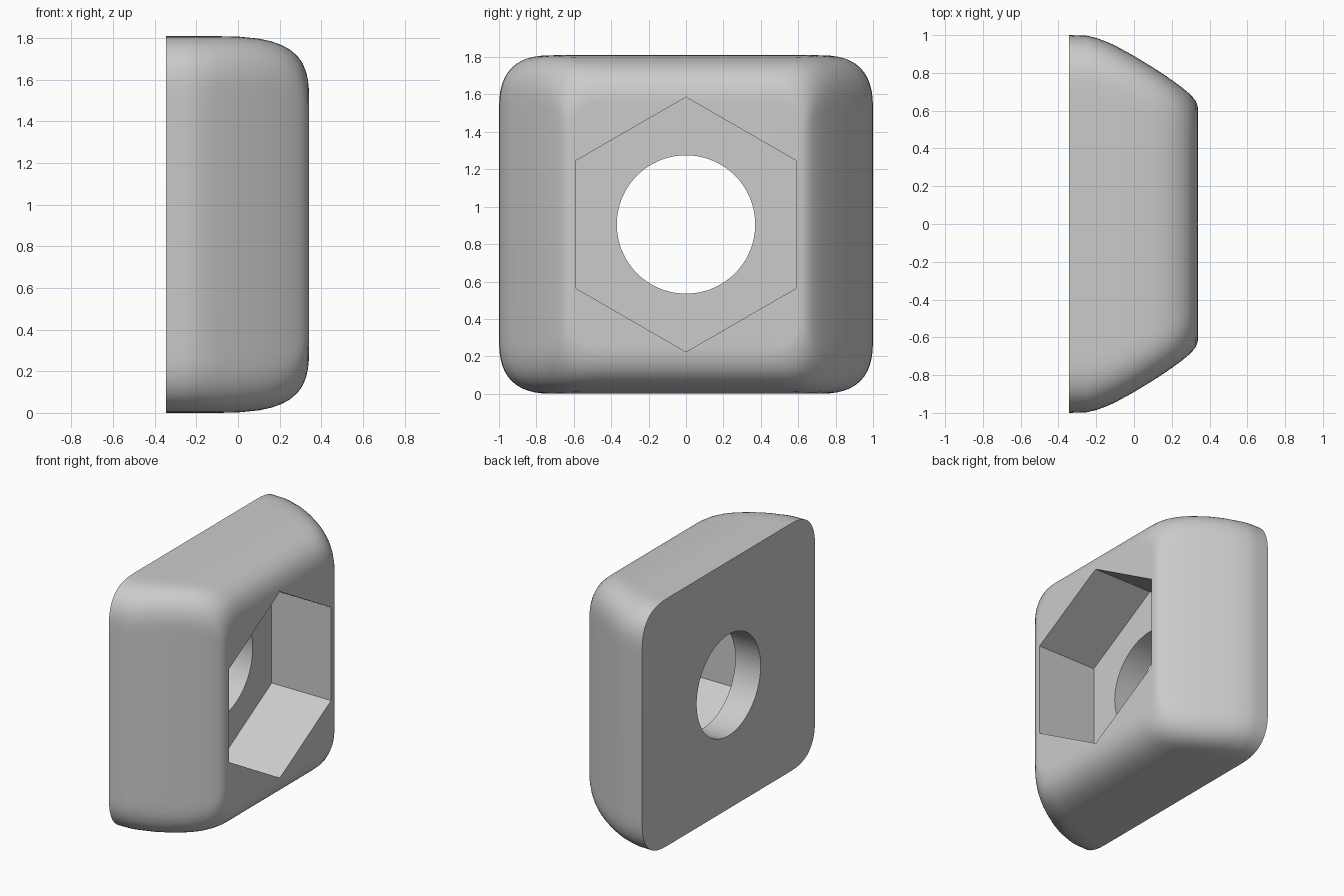
import bpy, bmesh, math

if "Cube" in bpy.data.objects:
    bpy.data.objects.remove(bpy.data.objects["Cube"])

MID = 0.905   # height of the centre axis

# x position, half width (y), half height (z), corner radius
STATIONS = [
    (-0.345, 1.000, 0.905, 0.30), (-0.25, 0.997, 0.905, 0.30),
    (-0.20, 0.985, 0.905, 0.30), (-0.15, 0.967, 0.905, 0.30),
    (-0.10, 0.945, 0.905, 0.29), (0.00, 0.890, 0.903, 0.28),
    (0.10, 0.829, 0.893, 0.27), (0.16, 0.790, 0.880, 0.26),
    (0.21, 0.755, 0.862, 0.25), (0.25, 0.726, 0.840, 0.24),
    (0.285, 0.697, 0.810, 0.23), (0.31, 0.673, 0.775, 0.22),
    (0.327, 0.650, 0.735, 0.21), (0.336, 0.628, 0.695, 0.20),
    (0.340, 0.603, 0.655, 0.18),
]


def rounded_rect(hy, hz, r, steps=12, n=2.7):
    """Outline with soft, full corners."""
    pts = []
    for sy, sz, flip in ((1, 1, 0), (-1, 1, 1), (-1, -1, 0), (1, -1, 1)):
        for i in range(steps + 1):
            a = math.pi / 2 * ((steps - i) if flip else i) / steps
            c, s = max(math.cos(a), 0.0), max(math.sin(a), 0.0)
            pts.append((sy * (hy - r + r * c ** (2 / n)),
                        sz * (hz - r + r * s ** (2 / n))))
    return pts


def loft(name, sections):
    """Closed skin over (x, [(y, z), ...]) sections."""
    bm = bmesh.new()
    rings = [[bm.verts.new((x, y, MID + z)) for y, z in pts]
             for x, pts in sections]
    for a, b in zip(rings, rings[1:]):
        for i in range(len(a)):
            j = (i + 1) % len(a)
            bm.faces.new((a[i], a[j], b[j], b[i]))
    bm.faces.new(rings[0])
    bm.faces.new(rings[-1])
    bmesh.ops.recalc_face_normals(bm, faces=bm.faces)
    me = bpy.data.meshes.new(name)
    bm.to_mesh(me)
    bm.free()
    ob = bpy.data.objects.new(name, me)
    bpy.context.collection.objects.link(ob)
    return ob


def prism(name, radius, sides, x0, x1):
    pts = [(radius * math.sin(2 * math.pi * k / sides),
            radius * math.cos(2 * math.pi * k / sides)) for k in range(sides)]
    return loft(name, [(x0, pts), (x1, pts)])


# Tapered, rounded block
block = loft("nut_block", [(x, rounded_rect(hy, hz, r))
                           for x, hy, hz, r in STATIONS])
grey = bpy.data.materials.new("plain grey")
grey.diffuse_color = (0.6, 0.6, 0.6, 1)
grey.use_nodes = True
grey.node_tree.nodes["Principled BSDF"].inputs["Base Color"].default_value = grey.diffuse_color
block.data.materials.append(grey)

# Hexagonal pocket and round through hole
cutters = [prism("hex_pocket_cutter", 0.681, 6, -0.14, 0.8),
           prism("bolt_hole_cutter", 0.37, 72, -0.8, 0.8)]
bpy.context.view_layer.objects.active = block
block.select_set(True)
for cutter in cutters:
    cutter.hide_render = True
    mod = block.modifiers.new("cut", 'BOOLEAN')
    mod.operation = 'DIFFERENCE'
    mod.solver = 'EXACT'
    mod.object = cutter
    bpy.ops.object.modifier_apply(modifier=mod.name)
    bpy.data.objects.remove(cutter, do_unlink=True)

# Smooth shading with sharp rims
bpy.ops.object.shade_smooth_by_angle(angle=math.radians(35))
weighted = block.modifiers.new("weighted", 'WEIGHTED_NORMAL')
weighted.keep_sharp = True
